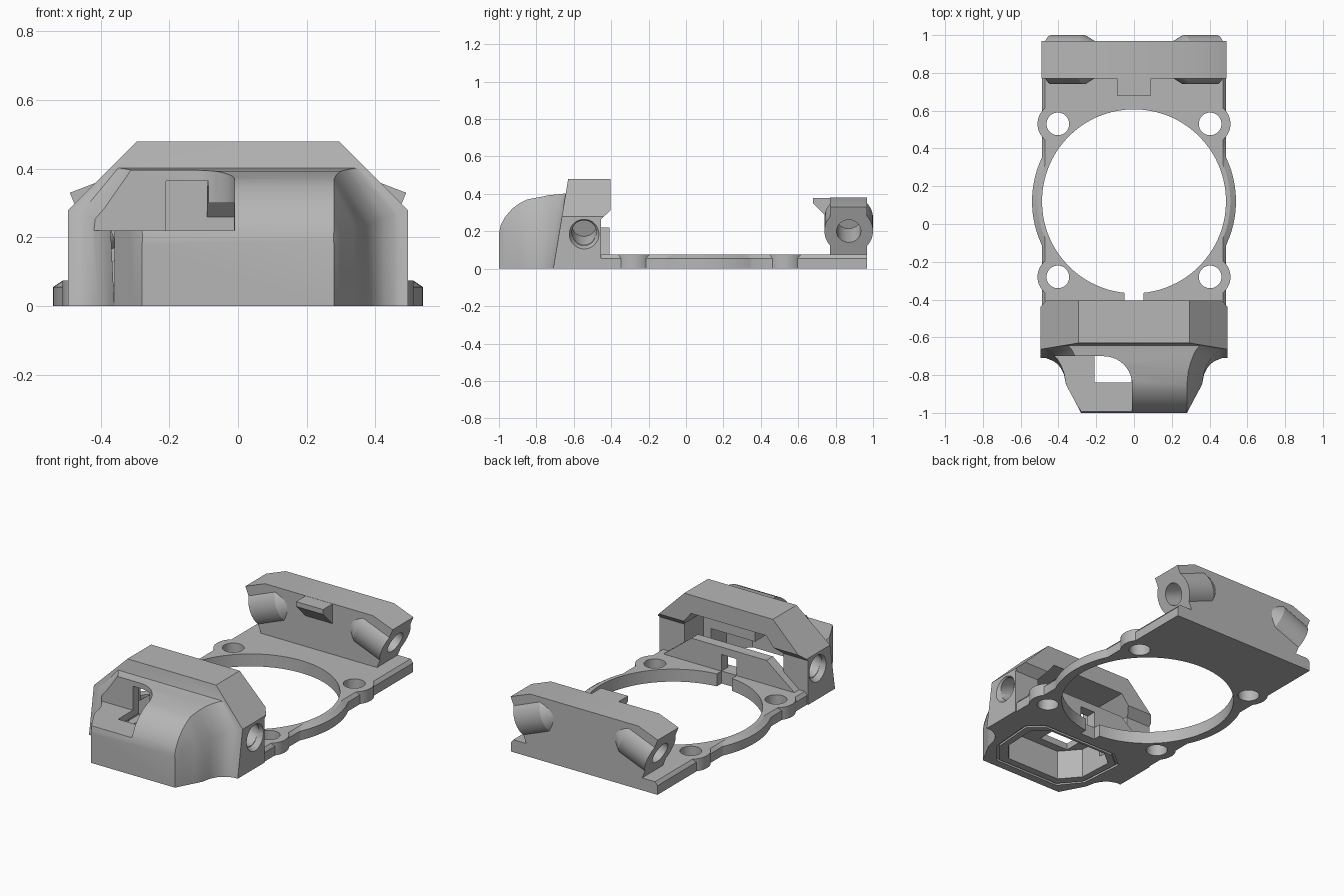
import bpy, bmesh, math
from mathutils import Vector

cube = bpy.data.objects.get("Cube")
if cube:
    bpy.data.objects.remove(cube)

grey = bpy.data.materials.new("light grey")
grey.use_nodes = True
grey.diffuse_color = (0.47, 0.47, 0.47, 1)
grey.node_tree.nodes["Principled BSDF"].inputs["Base Color"].default_value = (0.47, 0.47, 0.47, 1)


def make(name, bm):
    bmesh.ops.recalc_face_normals(bm, faces=bm.faces)
    mesh = bpy.data.meshes.new(name)
    bm.to_mesh(mesh)
    bm.free()
    obj = bpy.data.objects.new(name, mesh)
    bpy.context.collection.objects.link(obj)
    mesh.materials.append(grey)
    return obj


def loft(name, rings):
    bm = bmesh.new()
    loops = [[bm.verts.new(p) for p in ring] for ring in rings]
    n = len(loops[0])
    for a, b in zip(loops, loops[1:]):
        for i in range(n):
            j = (i + 1) % n
            bm.faces.new((a[i], a[j], b[j], b[i]))
    bm.faces.new(loops[0])
    bm.faces.new(loops[-1])
    return make(name, bm)


def prism(name, axis, pts, lo, hi):
    place = {"x": lambda p, t: (t, p[0], p[1]),
             "y": lambda p, t: (p[0], t, p[1]),
             "z": lambda p, t: (p[0], p[1], t)}[axis]
    return loft(name, [[place(p, t) for p in pts] for t in (lo, hi)])


def mirrored(half):
    return half + [(-x, v) for x, v in reversed(half)]


def box(name, x0, x1, y0, y1, z0, z1):
    return prism(name, "z", [(x0, y0), (x1, y0), (x1, y1), (x0, y1)], z0, z1)


def rod(name, stations, sides=48):
    """Round bar through a list of (centre, radius)."""
    centres = [Vector(c) for c, r in stations]
    turn = (centres[-1] - centres[0]).to_track_quat("Z", "Y")
    angles = [2 * math.pi * (i + 0.5) / sides for i in range(sides)]
    rings = []
    for c, (_, r) in zip(centres, stations):
        rings.append([c + turn @ Vector((r * math.cos(a), r * math.sin(a), 0)) for a in angles])
    return loft(name, rings)


def upright(name, x, y, r, z0=-1, z1=1, sides=48):
    return rod(name, [((x, y, z0), r), ((x, y, z1), r)], sides)


def combine(obj, other, op):
    mod = obj.modifiers.new("cut", "BOOLEAN")
    mod.operation, mod.solver, mod.object = op, "EXACT", other
    bpy.context.view_layer.update()
    graph = bpy.context.evaluated_depsgraph_get()
    mesh = bpy.data.meshes.new_from_object(obj.evaluated_get(graph))
    obj.modifiers.clear()
    obj.data = mesh
    bpy.data.objects.remove(other)


def add(obj, other):
    combine(obj, other, "UNION")


def cut(obj, other):
    combine(obj, other, "DIFFERENCE")


# Base plate with ring, ears and holes
TOP = 0.075
RING_Y = 0.12
plate = prism("base_plate", "y", mirrored([(0.488, 0), (0.488, 0.055), (0.472, TOP)]), -0.456, 0.968)
add(plate, rod("ring", [((0, RING_Y, z), r) for z, r in ((0, 0.54), (0.055, 0.54), (TOP, 0.51))], 96))
ears = [(sx * 0.403, y) for sx in (-1, 1) for y in (-0.28, 0.53)]
for x, y in ears:
    add(plate, upright("ear", x, y, 0.108, 0, TOP))
cut(plate, upright("bore", 0, RING_Y, 0.487, sides=96))
for x, y in ears:
    cut(plate, upright("hole", x, y, 0.06))
cut(plate, box("slit", -0.05, 0.05, -0.41, -0.3, -1, 1))


def along(side, origin, t):
    x, y, z = origin
    return (side * (x + 0.928 * t), y, z - 0.371 * t)


# Rear bar; each lug is trimmed to the bar outline, then joined and drilled
outline = mirrored([(0.38, 0.06), (0.49, 0.33), (0.36, 0.38)])
bar = box("rear_bar", -0.7, 0.7, 0.77, 0.968, 0, 0.5)
LUG = (0.44, 0.87, 0.2)
for s in (-1, 1):
    add(bar, rod("lug", [(along(s, LUG, t), r) for t, r in ((0.15, 0.13), (-0.19, 0.13), (-0.27, 0.085))]))
combine(bar, prism("trim", "y", outline, 0.6, 1.1), "INTERSECT")
for s in (-1, 1):
    cut(bar, rod("screw_hole", [(along(s, LUG, t), 0.065) for t in (0.3, -0.2)]))
add(bar, prism("catch", "x", [(0.68, 0.379), (0.68, 0.35), (0.77, 0.26), (0.8, 0.26), (0.8, 0.379)], -0.09, 0.09))

# Front arch block
block = prism("front_housing", "x", [(-0.63, 0.48), (-0.405, 0.48), (-0.405, 0.31), (-0.455, 0.265),
                                     (-0.455, 0), (-0.71, 0)], -0.6, 0.6)
arch = mirrored([(0.495, -0.1), (0.495, 0.28), (0.295, 0.48)])
combine(block, prism("arch", "y", arch, -1.2, 0), "INTERSECT")

# Nose: y at the base, half width, top half width, shoulder height, top height, lean
sections = [(-0.6, 0.492, 0.36, 0.28, 0.41, 0), (-0.7, 0.492, 0.358, 0.275, 0.405, 1),
            (-0.714, 0.455, 0.345, 0.268, 0.402, 1), (-0.725, 0.428, 0.33, 0.258, 0.4, 0.9),
            (-0.74, 0.407, 0.315, 0.25, 0.397, 0.7),
            (-0.762, 0.388, 0.3, 0.24, 0.393, 0.45), (-0.795, 0.371, 0.287, 0.232, 0.383, 0.2),
            (-0.85, 0.36, 0.28, 0.23, 0.37, 0), (-0.89, 0.339, 0.28, 0.23, 0.35, 0),
            (-0.93, 0.317, 0.28, 0.225, 0.32, 0), (-0.965, 0.299, 0.28, 0.215, 0.28, 0),
            (-0.99, 0.286, 0.28, 0.2, 0.235, 0), (-1.0, 0.28, 0.278, 0.18, 0.19, 0)]
rings = []
for y, w, t, s, h, lean in sections:
    rings.append([(x, y + lean * z / 6, z) for x, z in mirrored([(w, 0), (w, s), (t, h)])])
add(block, loft("nose", rings))

# Stepped notch with a rounded inner corner
notch = [(-0.7, -1.2), (-0.01, -1.2)]
for i in range(11):
    a = math.pi / 2 * i / 10
    notch.append((-0.16 + 0.15 * math.cos(a), -0.85 + 0.15 * math.sin(a)))
notch.append((-0.7, -0.7))
cut(block, prism("notch", "z", notch, 0.22, 0.7))

# Hollow inside, bottom opening and a thin groove around it
cut(block, prism("hollow", "y", mirrored([(0.33, TOP), (0.33, 0.27), (0.25, 0.37)]), -0.64, -0.3))
cut(block, prism("opening", "z", mirrored([(0.18, -0.89), (0.275, -0.78), (0.285, -0.57), (0.2, -0.5)]), -0.1, 0.18))
groove = prism("groove", "z", mirrored([(0.22, -0.95), (0.325, -0.82), (0.345, -0.55), (0.25, -0.47)]), -0.1, 0.012)
cut(groove, prism("land", "z", mirrored([(0.21, -0.935), (0.31, -0.815), (0.33, -0.556), (0.242, -0.485)]), -0.2, 0.1))
cut(block, groove)
cut(block, box("window", -0.21, -0.012, -0.84, -0.6, 0.1, 0.3))
cut(block, box("window_top", -0.21, -0.012, -0.72, -0.6, 0.25, 0.365))

# Side screw holes with countersinks
SIDE = (0.495, -0.545, 0.185)
for s in (-1, 1):
    cut(block, rod("side_hole", [(along(s, SIDE, t), 0.065) for t in (0.1, -0.13)]))
    cut(block, rod("countersink", [((s * 0.51, *SIDE[1:]), 0.088), ((s * 0.465, *SIDE[1:]), 0.062)]))

# Low inner wall with a central slot
wall = prism("inner_wall", "y", mirrored([(0.45, 0.06), (0.43, 0.08), (0.25, 0.22)]), -0.47, -0.408)
cut(wall, box("slot", -0.05, 0.05, -0.6, -0.3, 0, 0.175))

for obj in (plate, bar, block, wall):
    bpy.ops.object.select_all(action="DESELECT")
    obj.select_set(True)
    bpy.context.view_layer.objects.active = obj
    bpy.ops.object.shade_smooth_by_angle(angle=math.radians(28))
